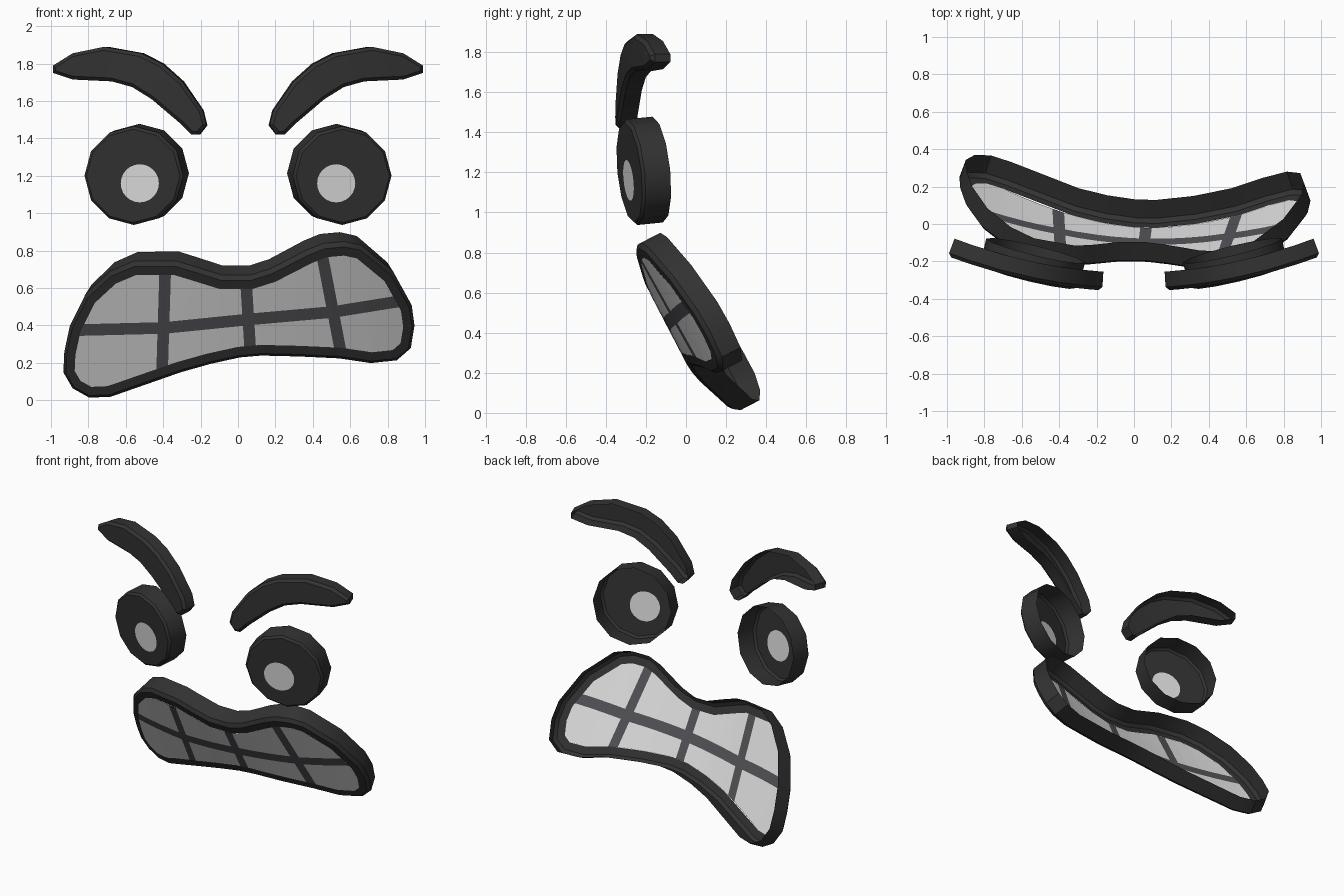
import bpy, bmesh, math
from mathutils import Vector

if "Cube" in bpy.data.objects:
    bpy.data.objects.remove(bpy.data.objects["Cube"])


def material(name, rgb):
    m = bpy.data.materials.new(name)
    m.diffuse_color = (*rgb, 1)
    m.use_nodes = True
    m.node_tree.nodes["Principled BSDF"].inputs["Base Color"].default_value = m.diffuse_color
    return m


BLACK = material("soft_black", (0.032, 0.032, 0.032))
WHITE = material("off_white", (0.74, 0.74, 0.74))
GREY = material("gap_grey", (0.085, 0.085, 0.095))


# Curved face surfaces: y as a function of x and z
def mouth_surf(x, z):
    return 0.13 - 0.52 * z + 0.2 * x * x


def brow_surf(x, z):
    return -0.36 + 0.19 * x * x


def eye_surf(x, z):
    return -0.285 + 0.24 * (abs(x) - 0.55) - 0.1 * (z - 1.2)


def place(surf, p, depth=0.0, side=1):
    """Point on a surface, pushed back along its normal, optionally mirrored."""
    x, z = p
    e = 0.001
    gx = (surf(x + e, z) - surf(x - e, z)) / (2 * e)
    gz = (surf(x, z + e) - surf(x, z - e)) / (2 * e)
    v = Vector((x, surf(x, z), z)) + Vector((-gx, 1, -gz)).normalized() * depth
    v.x *= side
    return v


def inset(pts, w):
    """Mitred inward offset of a closed 2D outline."""
    pts = [Vector(p) for p in pts]
    n = len(pts)
    area = sum(pts[i - 1].x * pts[i].y - pts[i].x * pts[i - 1].y for i in range(n))
    s = 1 if area > 0 else -1
    out = []
    for i, p in enumerate(pts):
        d1 = (p - pts[i - 1]).normalized()
        d2 = (pts[(i + 1) % n] - p).normalized()
        n1, n2 = Vector((-d1.y, d1.x)) * s, Vector((-d2.y, d2.x)) * s
        out.append(p + (n1 + n2) * (w / max(0.5, 1 + n1.dot(n2))))
    return out


def add_loop(bm, surf, pts, depth, side=1):
    return [bm.verts.new(place(surf, p, depth, side)) for p in pts]


def bridge(bm, a, b):
    n = len(a)
    for i in range(n):
        j = (i + 1) % n
        bm.faces.new((a[i], a[j], b[j], b[i]))


def shell(bm, surf, outline, depth, bevel, side=1):
    """Bevelled front edge and side wall, open at the back; returns the front loop."""
    front = add_loop(bm, surf, inset(outline, bevel), 0, side)
    edge = add_loop(bm, surf, outline, bevel, side)
    back = add_loop(bm, surf, outline, depth, side)
    bridge(bm, front, edge)
    bridge(bm, edge, back)
    return front


def finish(bm, name, mats, smooth=True):
    bmesh.ops.recalc_face_normals(bm, faces=bm.faces[:])
    bm.normal_update()
    if sum(f.normal.y * f.calc_area() for f in bm.faces) > 0:
        bmesh.ops.reverse_faces(bm, faces=bm.faces[:])
    me = bpy.data.meshes.new(name)
    bm.to_mesh(me)
    bm.free()
    for m in mats:
        me.materials.append(m)
    ob = bpy.data.objects.new(name, me)
    bpy.context.collection.objects.link(ob)
    if smooth:
        bpy.ops.object.select_all(action='DESELECT')
        ob.select_set(True)
        bpy.context.view_layer.objects.active = ob
        bpy.ops.object.shade_smooth_by_angle(angle=math.radians(35))
    return ob


# Mouth rim
MOUTH = [(-.94, .14), (-.935, .25), (-.905, .39), (-.82, .56), (-.69, .68), (-.56, .735),
         (-.33, .735), (-.23, .705), (-.085, .66), (.065, .66), (.175, .695), (.37, .795),
         (.46, .83), (.57, .84), (.665, .82), (.835, .68), (.935, .5), (.95, .39),
         (.93, .27), (.855, .205), (.715, .19), (.545, .215), (.33, .225), (.125, .23),
         (.01, .22), (-.15, .185), (-.31, .14), (-.685, .01), (-.80, .005), (-.89, .055)]
LIPS = inset(MOUTH, 0.066)
bm = bmesh.new()
front = shell(bm, mouth_surf, MOUTH, 0.13, 0.02)
bridge(bm, front, add_loop(bm, mouth_surf, LIPS, 0))
finish(bm, "mouth_rim", [BLACK])

# Teeth sheet: flat outline cut along the gaps, then bent onto the surface
GAP = 0.031
UPRIGHTS = [((-.405, .18), (-.39, .67)), ((.065, .28), (.045, .6)), ((.55, .255), (.455, .75))]
LEVELS = [(-.86, .375), (-.39, .387), (.055, .432), (.507, .472), (.88, .532)]


def right_normal(a, b):
    d = (Vector(b) - Vector(a)).normalized()
    return Vector((d.y, -d.x))


def dist(p, a, b):
    return (p - Vector(a)).dot(right_normal(a, b))


def cut(bm, faces, a, b, offset=0.0):
    n = right_normal(a, b)
    c = Vector(a) + n * offset
    geom = set(faces)
    for f in faces:
        geom.update(f.edges)
        geom.update(f.verts)
    bmesh.ops.bisect_plane(bm, geom=list(geom), dist=1e-5,
                           plane_co=(c.x, 0, c.y), plane_no=(n.x, 0, n.y))


def centre(f):
    c = f.calc_center_median()
    return Vector((c.x, c.z))


def column(f):
    return sum(dist(centre(f), a, b) > 0 for a, b in UPRIGHTS)


def in_upright(f):
    return any(abs(dist(centre(f), a, b)) < GAP for a, b in UPRIGHTS)


bm = bmesh.new()
bm.faces.new([bm.verts.new((p.x, 0, p.y)) for p in LIPS])
bmesh.ops.triangulate(bm, faces=bm.faces[:])
for a, b in UPRIGHTS:
    for o in (-GAP, GAP):
        cut(bm, bm.faces[:], a, b, o)
for i in range(4):
    for o in (-GAP, GAP):
        fs = [f for f in bm.faces if column(f) == i and not in_upright(f)]
        cut(bm, fs, LEVELS[i], LEVELS[i + 1], o)
for i in range(-8, 9):
    cut(bm, bm.faces[:], (i * 0.1, 0), (i * 0.1, 1))
for f in bm.faces:
    i = column(f)
    if in_upright(f) or abs(dist(centre(f), LEVELS[i], LEVELS[i + 1])) < GAP:
        f.material_index = 1
for v in bm.verts:
    v.co.y = mouth_surf(v.co.x, v.co.z)
finish(bm, "teeth", [WHITE, GREY], smooth=False)

# Eyebrow outline as matching lower and upper points
LOWER = [(.21, 1.42), (.25, 1.42), (.305, 1.475), (.465, 1.61), (.57, 1.675),
         (.68, 1.705), (.89, 1.715), (.995, 1.75)]
UPPER = [(.17, 1.47), (.19, 1.55), (.30, 1.705), (.41, 1.80), (.52, 1.855),
         (.72, 1.89), (.89, 1.855), (.995, 1.79)]


def circle(cx, cz, r, n):
    return [(cx + r * math.cos(2 * math.pi * i / n), cz + r * math.sin(2 * math.pi * i / n))
            for i in range(n)]


for side, label in ((1, "right"), (-1, "left")):
    # Eyebrow
    bm = bmesh.new()
    f = shell(bm, brow_surf, LOWER + UPPER[::-1], 0.1, 0.018, side)
    n = len(f)
    for i in range(n // 2 - 1):
        bm.faces.new((f[i], f[i + 1], f[n - 2 - i], f[n - 1 - i]))
    finish(bm, label + "_eyebrow", [BLACK])

    # Eye disc with the pale pupil cut into its front
    bm = bmesh.new()
    f = shell(bm, eye_surf, circle(0.56, 1.2, 0.264, 12), 0.145, 0.014, side)
    p = add_loop(bm, eye_surf, circle(0.525, 1.16, 0.102, 24), 0, side)
    for i in range(12):
        bm.faces.new((f[i], f[(i + 1) % 12], p[(2 * i + 2) % 24], p[2 * i + 1], p[2 * i]))
    bm.faces.new(p).material_index = 1
    finish(bm, label + "_eye", [BLACK, WHITE])
